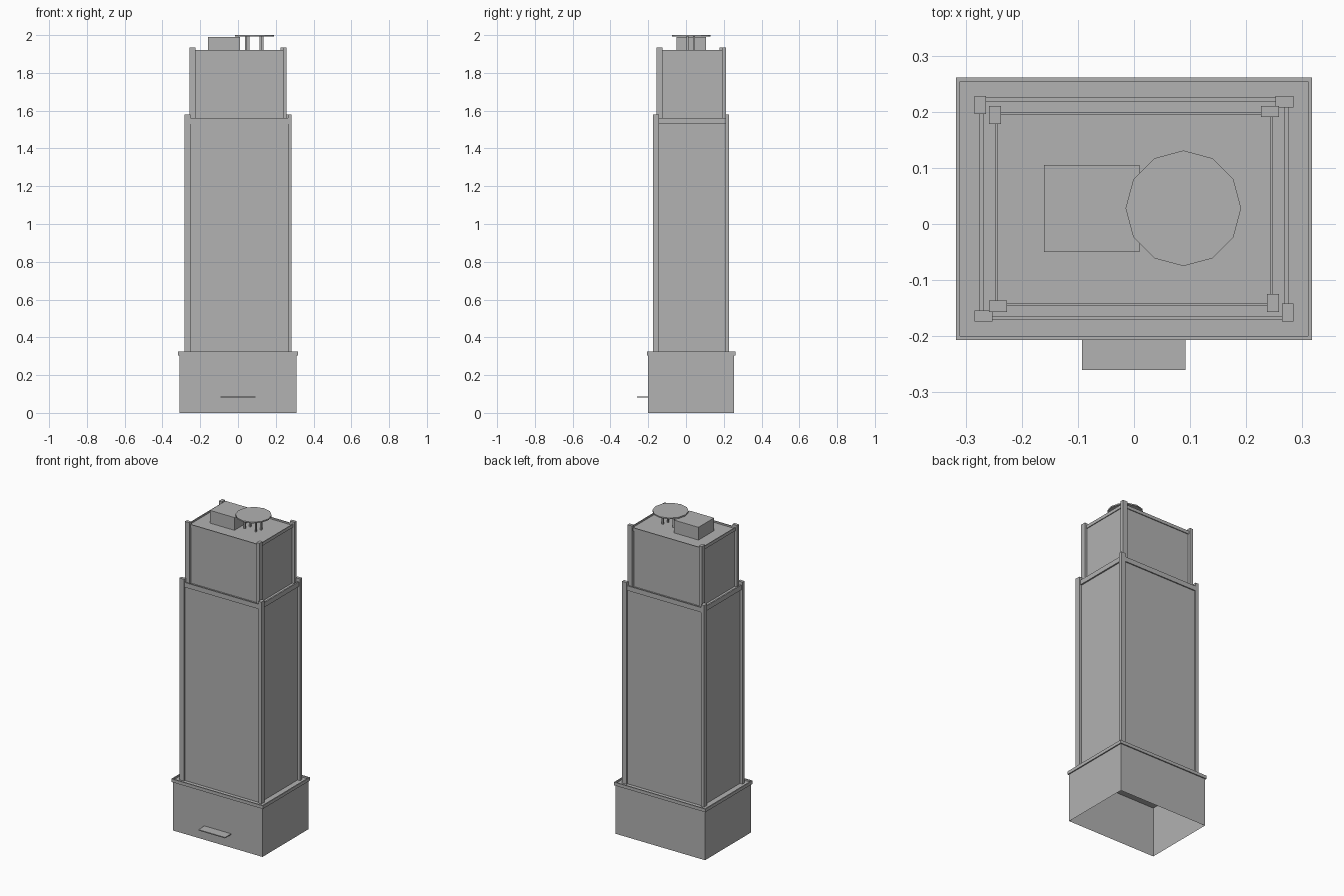
import bpy
import bmesh
from mathutils import Matrix, Vector

if "Cube" in bpy.data.objects:
    bpy.data.objects.remove(bpy.data.objects["Cube"], do_unlink=True)

# One plain concrete colour
grey = bpy.data.materials.new("concrete_grey")
grey.use_nodes = True
colour = (0.445, 0.445, 0.445, 1.0)
grey.diffuse_color = colour
grey.node_tree.nodes["Principled BSDF"].inputs["Base Color"].default_value = colour

CY = 0.027  # tower axis in y


def finish(name, bm):
    mesh = bpy.data.meshes.new(name)
    bm.to_mesh(mesh)
    bm.free()
    mesh.materials.append(grey)
    obj = bpy.data.objects.new(name, mesh)
    bpy.context.collection.objects.link(obj)
    return obj


def box(name, low, high, open_bottom=False):
    low, high = Vector(low), Vector(high)
    bm = bmesh.new()
    place = Matrix.Translation((low + high) / 2) @ Matrix.Diagonal((*(high - low), 1))
    bmesh.ops.create_cube(bm, size=1, matrix=place)
    if open_bottom:
        bm.normal_update()
        floor = [f for f in bm.faces if f.normal.z < -0.9]
        bmesh.ops.delete(bm, geom=floor, context='FACES_ONLY')
    return finish(name, bm)


def parapet(name, inner, outer, z0, z1):
    """Rectangular ring swept from a four-point wall section."""
    bm = bmesh.new()
    section = [(inner, z0), (outer, z0), (outer, z1), (inner, z1)]
    corners = [(-1, -1), (1, -1), (1, 1), (-1, 1)]
    rings = [[bm.verts.new((sx * h[0], CY + sy * h[1], z)) for h, z in section]
             for sx, sy in corners]
    for i, ring in enumerate(rings):
        after = rings[(i + 1) % 4]
        for j in range(4):
            k = (j + 1) % 4
            bm.faces.new((ring[j], after[j], after[k], ring[k]))
    bmesh.ops.recalc_face_normals(bm, faces=bm.faces)
    return finish(name, bm)


def tier(name, wall, rim, z0, z1, rim_height, pier_reach=None, pier_top=0):
    """Stepped block with a parapet and, if wanted, pinwheel corner piers."""
    wx, wy = wall
    box(name + "_walls", (-wx, CY - wy, z0), (wx, CY + wy, z1 - 0.01), True)
    parapet(name + "_parapet", wall, rim, z1 - rim_height, z1)
    if pier_reach is None:
        return
    px, py = pier_reach
    for side, sx in (("left", 1), ("right", -1)):
        for end, sy in (("front", -1), ("back", 1)):
            long_x = sx == sy
            dx, dy = (0.032, 0.02) if long_x else (0.021, 0.032)
            xs = sorted((sx * px, sx * (px - dx)))
            ys = sorted((CY + sy * py, CY + sy * (py - dy)))
            box(f"{name}_{end}_{side}_pier", (xs[0], ys[0], z0), (xs[1], ys[1], pier_top))


# Stacked tiers
tier("base", (0.31, 0.227), (0.317, 0.234), 0, 0.325, 0.02)
tier("shaft", (0.267, 0.191), (0.276, 0.198), 0.315, 1.56, 0.03, (0.2845, 0.201), 1.58)
tier("crown", (0.2425, 0.1675), (0.2475, 0.173), 1.55, 1.92, 0.02, (0.258, 0.1835), 1.935)

# Entrance canopy
box("entrance_canopy", (-0.093, -0.26, 0.081), (0.092, -0.2, 0.087))

# Rooftop plant room
box("plant_room", (-0.16, -0.05, 1.91), (0.01, 0.105, 1.99))

# Raised rooftop disc on four legs
bm = bmesh.new()
bmesh.ops.create_cone(bm, cap_ends=True, segments=12, radius1=0.103, radius2=0.103,
                      depth=0.008, matrix=Matrix.Translation((0.088, 0.028, 1.996)))
finish("roof_disc", bm)
for i, (x, y) in enumerate([(0.042, 0.007), (0.055, 0.043), (0.12, 0.007), (0.13, 0.043)]):
    box(f"roof_disc_leg_{i + 1}", (x - 0.005, y - 0.005, 1.91), (x + 0.005, y + 0.005, 1.993))
